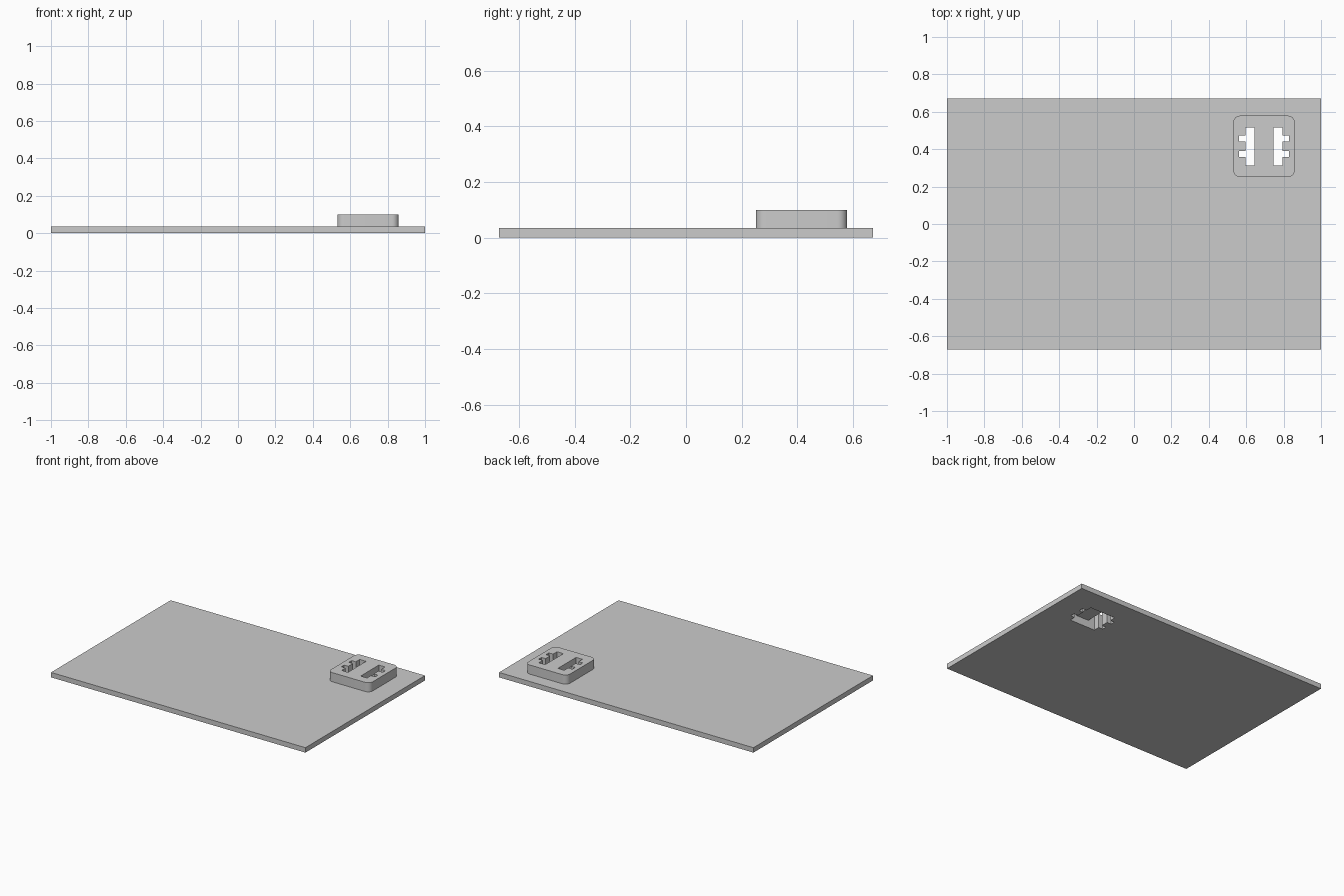
import bpy
import bmesh
from mathutils import Vector

old = bpy.data.objects.get("Cube")
if old:
    bpy.data.objects.remove(old, do_unlink=True)

grey = bpy.data.materials.new("plain grey")
grey.use_nodes = True
COLOUR = (0.6, 0.6, 0.6, 1)
grey.diffuse_color = COLOUR
grey.node_tree.nodes["Principled BSDF"].inputs["Base Color"].default_value = COLOUR

CX, CY = 0.695, 0.415      # centre of the strap anchor
PLATE_TOP, BLOCK_TOP = 0.035, 0.1


def prism(name, outline, z0, z1):
    """Extrude a closed xy outline from z0 to z1."""
    bm = bmesh.new()
    face = bm.faces.new([bm.verts.new((x, y, z0)) for x, y in outline])
    top = bmesh.ops.extrude_face_region(bm, geom=[face])["geom"]
    verts = [v for v in top if isinstance(v, bmesh.types.BMVert)]
    bmesh.ops.translate(bm, verts=verts, vec=Vector((0, 0, z1 - z0)))
    bmesh.ops.recalc_face_normals(bm, faces=bm.faces)
    mesh = bpy.data.meshes.new(name)
    bm.to_mesh(mesh)
    bm.free()
    mesh.materials.append(grey)
    obj = bpy.data.objects.new(name, mesh)
    bpy.context.collection.objects.link(obj)
    return obj


def rectangle(cx, cy, hx, hy):
    return [(cx - hx, cy - hy), (cx + hx, cy - hy), (cx + hx, cy + hy), (cx - hx, cy + hy)]


def slot_outline(side):
    """Slot with two square notches on its outer edge."""
    inner, outer, notch, half = 0.05, 0.1, 0.133, 0.102
    pts = [(inner, -half), (outer, -half)]
    for y in (-0.042, 0.042):
        pts += [(outer, y - 0.016), (notch, y - 0.016), (notch, y + 0.016), (outer, y + 0.016)]
    pts += [(outer, half), (inner, half)]
    return [(CX + side * x, CY + y) for x, y in pts]


def boolean(target, other, operation):
    mod = target.modifiers.new(operation.title(), 'BOOLEAN')
    mod.object, mod.operation, mod.solver = other, operation, 'EXACT'
    other.hide_render = True
    other.hide_set(True)


# Base plate and rounded anchor block
plate = prism("base_plate", rectangle(0, 0, 1, 0.671), 0, PLATE_TOP)
block = prism("anchor_block", rectangle(CX, CY, 0.164, 0.164), PLATE_TOP, BLOCK_TOP)
bm = bmesh.new()
bm.from_mesh(block.data)
upright = [e for e in bm.edges if abs(e.verts[0].co.z - e.verts[1].co.z) > 0.01]
bmesh.ops.bevel(bm, geom=upright, offset=0.036, segments=8, profile=0.5, affect='EDGES')
bm.to_mesh(block.data)
bm.free()

# Notched slots through both parts, and the strap channel beneath the bar
cutters = [prism("slot_cutter_" + n, slot_outline(s), -0.1, 0.2) for n, s in (("right", -1), ("left", 1))]
cutters.append(prism("channel_cutter", rectangle(CX, CY, 0.07, 0.102), -0.1, 0.053))
for part in (plate, block):
    for cutter in cutters:
        boolean(part, cutter, 'DIFFERENCE')

# Bake the cuts, remove the helpers and smooth the rounded corners
bpy.context.view_layer.update()
graph = bpy.context.evaluated_depsgraph_get()
for part in (plate, block):
    baked = bpy.data.meshes.new_from_object(part.evaluated_get(graph))
    part.modifiers.clear()
    part.data = baked
for cutter in cutters:
    bpy.data.objects.remove(cutter, do_unlink=True)
bpy.ops.object.select_all(action='DESELECT')
block.select_set(True)
bpy.context.view_layer.objects.active = block
bpy.ops.object.shade_smooth_by_angle()
